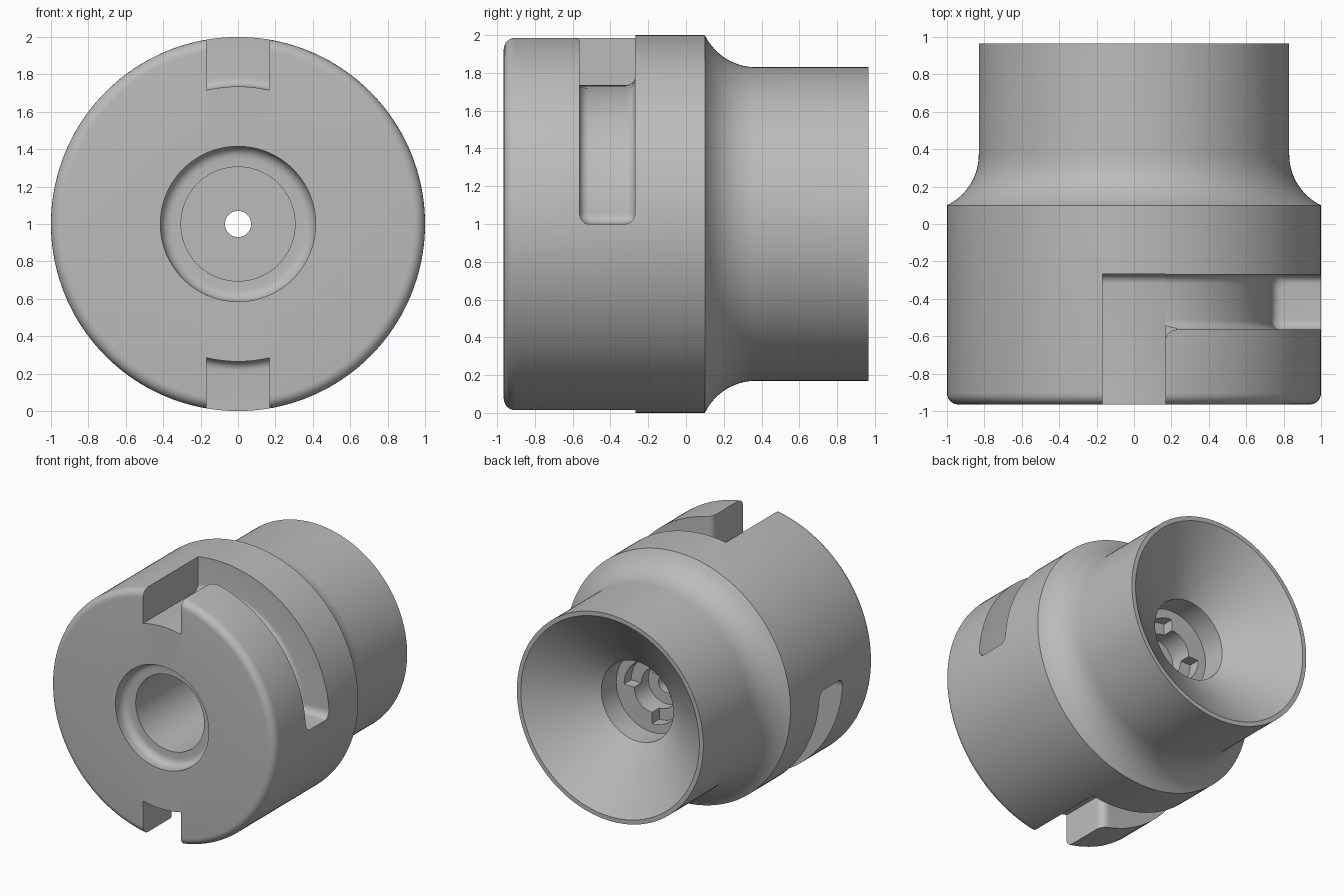
import bpy, bmesh
from math import sin, cos, pi, sqrt, radians, atan2, asin

if "Cube" in bpy.data.objects:
    bpy.data.objects.remove(bpy.data.objects["Cube"])

grey = bpy.data.materials.new("plain grey")
grey.use_nodes = True
grey.diffuse_color = (0.5, 0.5, 0.5, 1)
grey.node_tree.nodes["Principled BSDF"].inputs["Base Color"].default_value = (0.5, 0.5, 0.5, 1)

FLOOR, BACK, FRONT, HALF, FILLET = 0.735, -0.268, -0.565, 0.168, 0.05


def arc(cx, cy, r, a0, a1, n=6):
    steps = [radians(a0 + (a1 - a0) * i / n) for i in range(n + 1)]
    return [(cx + r * cos(a), cy + r * sin(a)) for a in steps]


def polar(r, y, a):
    """Point at radius r and angle a about the y axis, centred at z = 1."""
    return (r * cos(a), y, 1 + r * sin(a))


def loft(name, sections, closed=False):
    """Skin a run of equal-length section loops into a solid."""
    bm = bmesh.new()
    rings = [[bm.verts.new(p) for p in s] for s in sections]
    n = len(rings[0])
    pairs = list(zip(rings, rings[1:]))
    if closed:
        pairs.append((rings[-1], rings[0]))
    else:
        bm.faces.new(rings[0])
        bm.faces.new(rings[-1])
    for a, b in pairs:
        for i in range(n):
            j = (i + 1) % n
            bm.faces.new((a[i], a[j], b[j], b[i]))
    bmesh.ops.recalc_face_normals(bm, faces=bm.faces)
    mesh = bpy.data.meshes.new(name)
    bm.to_mesh(mesh)
    bm.free()
    ob = bpy.data.objects.new(name, mesh)
    bpy.context.collection.objects.link(ob)
    mesh.materials.append(grey)
    return ob


def inset(s):
    """Fillet setback at distance s from a wall."""
    return FILLET - sqrt(max(0, FILLET ** 2 - (FILLET - s) ** 2)) if s < FILLET else 0


# Turned body: outer skin, conical cup, stepped bores, front counterbore
shoulder = degrees_start = 180 + atan2(0.27, 0.13) * 180 / pi
profile = [(0.415, -0.965)]
profile += arc(0.94, -0.905, 0.06, -90, 0)
profile += arc(1.13, 0.37, 0.30, shoulder, 180, 10)
profile += [(0.83, 0.965), (0.795, 0.965), (0.32, 0.62), (0.32, 0.43),
            (0.16, 0.43), (0.16, 0.25), (0.07, 0.25), (0.07, 0.1),
            (0.305, 0.1), (0.305, -0.865)]
profile += arc(0.355, -0.925, 0.06, 90, 0)
SEGS = 160
body = loft("coupling_body",
            [[polar(r, y, 2 * pi * k / SEGS) for r, y in profile] for k in range(SEGS)], True)


# Lengthwise entry slot with a curved floor and filleted inner end
def entry_slot():
    sections = []
    fillet_steps = [FILLET * (1 - sin(i * pi / 12)) for i in range(7)]
    for y, s in [(-1.1, 1)] + [(BACK - s, s) for s in fillet_steps]:
        r = FLOOR + inset(s)
        w = asin(HALF / r)
        floor = [polar(r, y, pi / 2 + w * (1 - i / 4)) for i in range(9)]
        sections.append(floor + [(HALF, y, 2.2), (-HALF, y, 2.2)])
    return loft("entry_slot_cutter", sections)


# Quarter-turn slot with filleted floor and rounded end
def turn_slot():
    end_steps = [FILLET * (1 - cos(i * pi / 12)) for i in range(7)]
    angles = [(s / FLOOR, s) for s in end_steps]
    angles += [(radians(5 + 2.5 * i), 1) for i in range(33)]
    sections = []
    for a, s in angles:
        d = inset(s)
        y0, y1, r0 = FRONT + d, BACK - 0.001 - d, FLOOR + 0.001 + d
        f = FILLET
        loop = [(1.2, y0)] + arc(r0 + f, y0 + f, f, 270, 180)
        loop += arc(r0 + f, y1 - f, f, 180, 90) + [(1.2, y1)]
        sections.append([polar(r, y, a) for r, y in loop])
    return loft("turn_slot_cutter", sections)


# Rounded corner where the two slots meet
def corner_round():
    r = 0.06
    outline = arc(HALF + r, FRONT - r, r, 180, 90)
    outline += [(HALF + r, FRONT + 0.03), (HALF - 0.03, FRONT + 0.03), (HALF - 0.03, FRONT - r)]
    return loft("corner_cutter", [[(x, y, z) for x, y in outline] for z in (1.725, 2.2)])


# Quarter recess in the floor of the rear bore
def inner_recess():
    loop = [(0.1, 0.34), (0.25, 0.34), (0.25, 0.5), (0.1, 0.5)]
    return loft("recess_cutter",
                [[polar(r, y, radians(4.5 * k)) for r, y in loop] for k in range(21)])


def cut(cutter):
    cutter.hide_render = True
    mod = body.modifiers.new("cut", 'BOOLEAN')
    mod.operation, mod.solver, mod.object = 'DIFFERENCE', 'EXACT', cutter
    bpy.ops.object.modifier_apply(modifier=mod.name)
    bpy.data.objects.remove(cutter)


bpy.ops.object.select_all(action='DESELECT')
body.select_set(True)
bpy.context.view_layer.objects.active = body
for make in (entry_slot, turn_slot, corner_round, inner_recess):
    for side in (1, -1):
        tool = make()
        # Half turn about the axis gives the opposite slot
        for v in tool.data.vertices:
            v.co.x *= side
            v.co.z = 1 + (v.co.z - 1) * side
        cut(tool)

bpy.ops.object.shade_smooth_by_angle(angle=radians(30))
